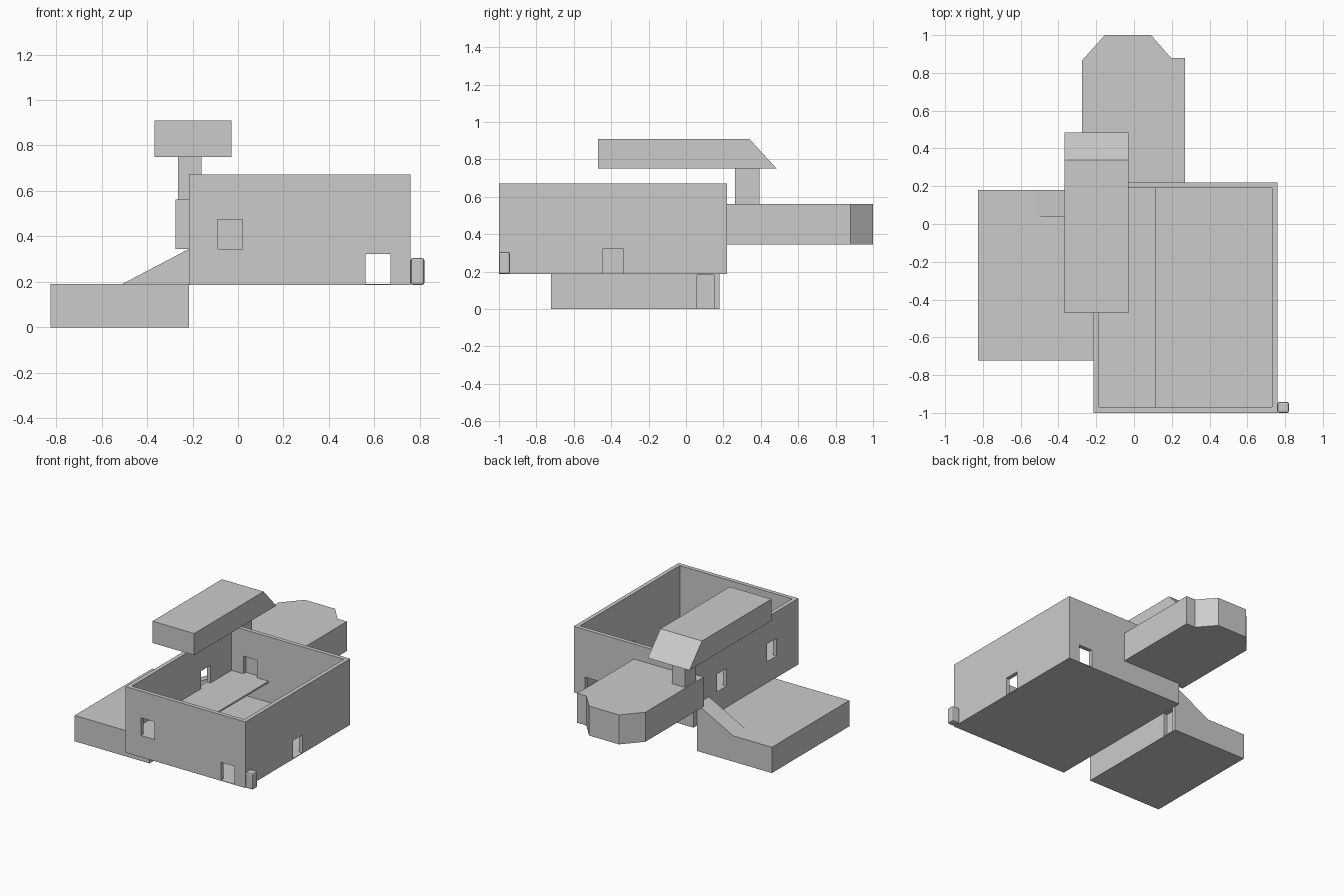
import bpy, bmesh

if "Cube" in bpy.data.objects:
    bpy.data.objects.remove(bpy.data.objects["Cube"])


def prism(name, pts, axis, lo, hi):
    """Extrude a 2D outline along an axis from lo to hi."""
    def place(p, t):
        a, b = p
        return {'x': (t, a, b), 'y': (a, t, b), 'z': (a, b, t)}[axis]
    bm = bmesh.new()
    bottom = [bm.verts.new(place(p, lo)) for p in pts]
    top = [bm.verts.new(place(p, hi)) for p in pts]
    bm.faces.new(bottom)
    bm.faces.new(top)
    n = len(pts)
    for i in range(n):
        j = (i + 1) % n
        bm.faces.new((bottom[i], bottom[j], top[j], top[i]))
    bmesh.ops.recalc_face_normals(bm, faces=bm.faces[:])
    mesh = bpy.data.meshes.new(name)
    bm.to_mesh(mesh)
    bm.free()
    obj = bpy.data.objects.new(name, mesh)
    bpy.context.collection.objects.link(obj)
    return obj


def box(name, x, y, z):
    return prism(name, [(x[0], y[0]), (x[1], y[0]), (x[1], y[1]), (x[0], y[1])], 'z', *z)


def apply_modifiers(obj):
    bpy.context.view_layer.objects.active = obj
    for m in list(obj.modifiers):
        bpy.ops.object.modifier_apply(modifier=m.name)


def cut(obj, boxes):
    """Subtract boxes given as (x range, y range, z range)."""
    for b in boxes:
        cutter = box("cutter", *b)
        cutter.hide_render = True
        m = obj.modifiers.new("cut", 'BOOLEAN')
        m.operation = 'DIFFERENCE'
        m.solver = 'EXACT'
        m.object = cutter
        apply_modifiers(obj)
        bpy.data.objects.remove(cutter)


# Main hall: open-topped shell with doorways on two levels
LOW, HIGH = (0.19, 0.322), (0.345, 0.475)
FRONT, BACK = (-1.05, -0.95), (0.17, 0.25)
LEFT, RIGHT = (-0.25, -0.17), (0.71, 0.79)
hall = box("hall", (-0.215, 0.76), (-1.0, 0.22), (0.186, 0.672))
cut(hall, [((-0.185, 0.73), (-0.97, 0.19), (0.19, 0.8))])
doors = [((0.56, 0.67), wall, LOW) for wall in (FRONT, BACK)]
doors += [((-0.09, 0.02), wall, HIGH) for wall in (FRONT, BACK)]
doors += [(LEFT, (y - 0.055, y + 0.055), HIGH) for y in (-0.11, -0.69)]
doors += [(RIGHT, (-0.447, -0.335), LOW)]
cut(hall, doors)

# Raised inner floor along the left wall
box("mezzanine", (-0.187, 0.115), (-0.972, 0.192), (0.332, 0.345))

# Lower block with a recessed door in its right side
lower = box("lower_block", (-0.825, -0.215), (-0.722, 0.18), (0.0, 0.19))
cut(lower, [((-0.245, -0.15), (0.06, 0.15), (0.004, 0.183))])

# Ramp from the lower block up to the hall
prism("ramp", [(-0.51, 0.19), (-0.215, 0.19), (-0.215, 0.345)], 'y', 0.04, 0.18)

# Rear wing with a chamfered end
prism("rear_wing", [(-0.275, 0.185), (-0.215, 0.185), (-0.215, 0.22), (0.27, 0.22),
                    (0.27, 0.88), (0.195, 0.88), (0.09, 1.0), (-0.155, 1.0),
                    (-0.275, 0.865)], 'z', 0.345, 0.562)

# Neck and overhanging upper block
box("neck", (-0.265, -0.16), (0.262, 0.392), (0.56, 0.75))
prism("upper_block", [(-0.47, 0.75), (0.485, 0.75), (0.338, 0.91), (-0.47, 0.91)],
      'x', -0.367, -0.028)

# Small rounded corner post
post = box("corner_post", (0.76, 0.82), (-1.0, -0.942), (0.186, 0.305))
bev = post.modifiers.new("bevel", 'BEVEL')
bev.width = 0.01
bev.segments = 2
apply_modifiers(post)
